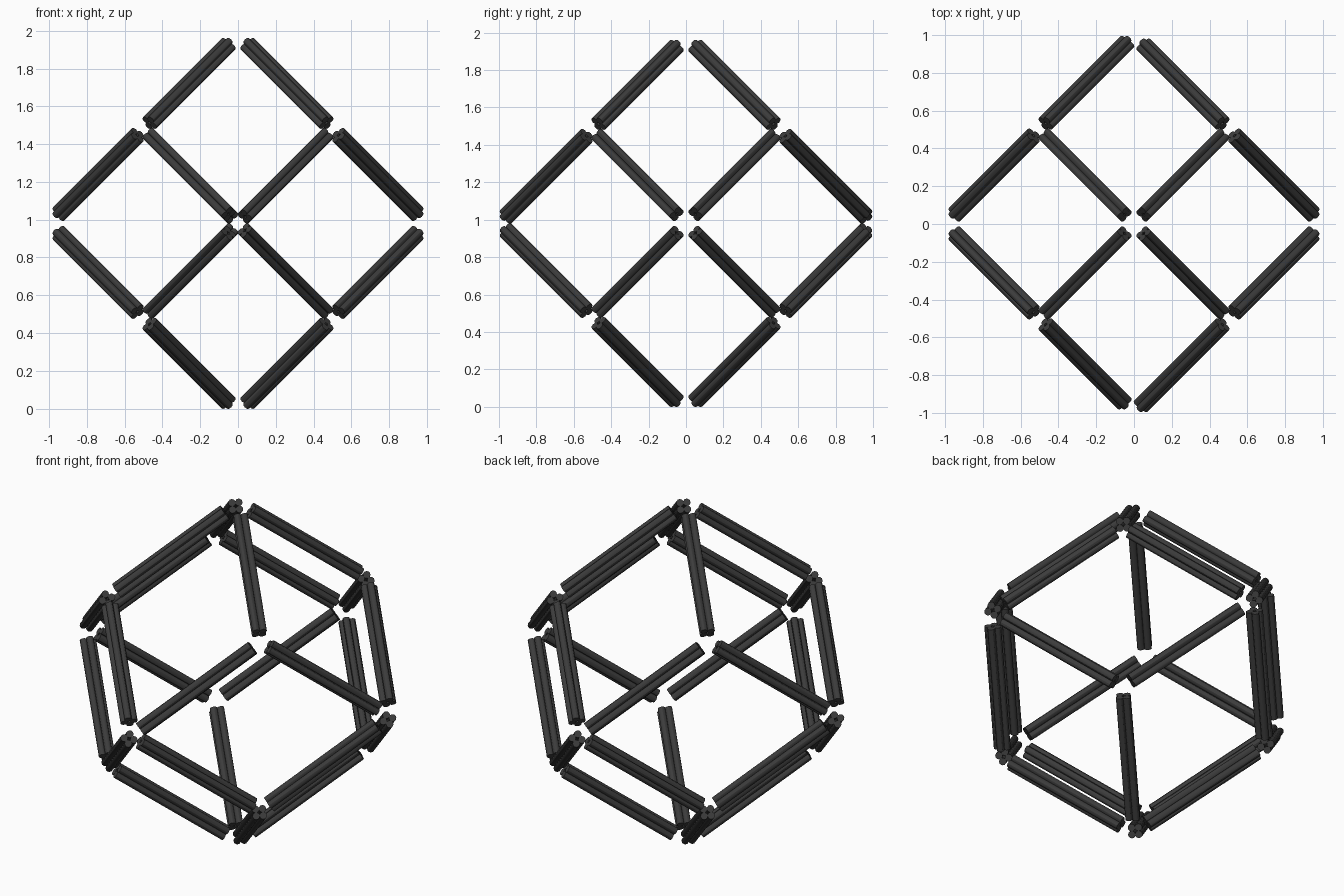
import bpy, bmesh
from mathutils import Vector, Matrix

if "Cube" in bpy.data.objects:
    bpy.data.objects.remove(bpy.data.objects["Cube"])

# Rhombic dodecahedron frame: every edge is a bundle of four parallel rods
R, ZC = 1.0, 0.98          # apex distance, centre height
ROD, PITCH = 0.02, 0.038   # rod radius, spacing inside a bundle
GAP_A, GAP_B = 0.05, 0.032 # trimmed ends (per axis) at apex / cube corner

mat = bpy.data.materials.new("dark_grey")
mat.diffuse_color = (0.045, 0.045, 0.045, 1)
mat.use_nodes = True
mat.node_tree.nodes["Principled BSDF"].inputs["Base Color"].default_value = mat.diffuse_color


def bundle(name, a, b):
    """Four rods from a to b, squared to the outward direction."""
    axis = (b - a).normalized()
    side = axis.cross(a + b).normalized()
    out = side.cross(axis).normalized()
    rot = Matrix((side, out, axis)).transposed().to_4x4()
    bm = bmesh.new()
    for i in (-0.5, 0.5):
        for j in (-0.5, 0.5):
            pos = (a + b) / 2 + (side * i + out * j) * PITCH
            bmesh.ops.create_cone(bm, cap_ends=True, segments=12,
                                  radius1=ROD, radius2=ROD, depth=(b - a).length,
                                  matrix=Matrix.Translation(pos) @ rot)
    bmesh.ops.recalc_face_normals(bm, faces=bm.faces)
    me = bpy.data.meshes.new(name)
    bm.to_mesh(me)
    bm.free()
    me.materials.append(mat)
    ob = bpy.data.objects.new(name, me)
    ob.location.z = ZC
    bpy.context.collection.objects.link(ob)
    bpy.ops.object.select_all(action='DESELECT')
    ob.select_set(True)
    bpy.context.view_layer.objects.active = ob
    bpy.ops.object.shade_smooth_by_angle()


# Each of six apexes joins the four nearest cube corners
n = 0
for k in range(3):
    for s in (-1, 1):
        apex = Vector((0, 0, 0))
        apex[k] = s * R
        for u in (-1, 1):
            for v in (-1, 1):
                corner = Vector((0, 0, 0))
                corner[k] = s * R / 2
                corner[(k + 1) % 3] = u * R / 2
                corner[(k + 2) % 3] = v * R / 2
                step = (corner - apex) / (R / 2)
                # some front and back bundles reach slightly further out
                far = k == 1 and corner.x * corner.y < 0
                ga = GAP_A - (0.014 if far else 0)
                n += 1
                bundle(f"edge_bundle_{n:02d}", apex + step * ga, corner - step * GAP_B)
